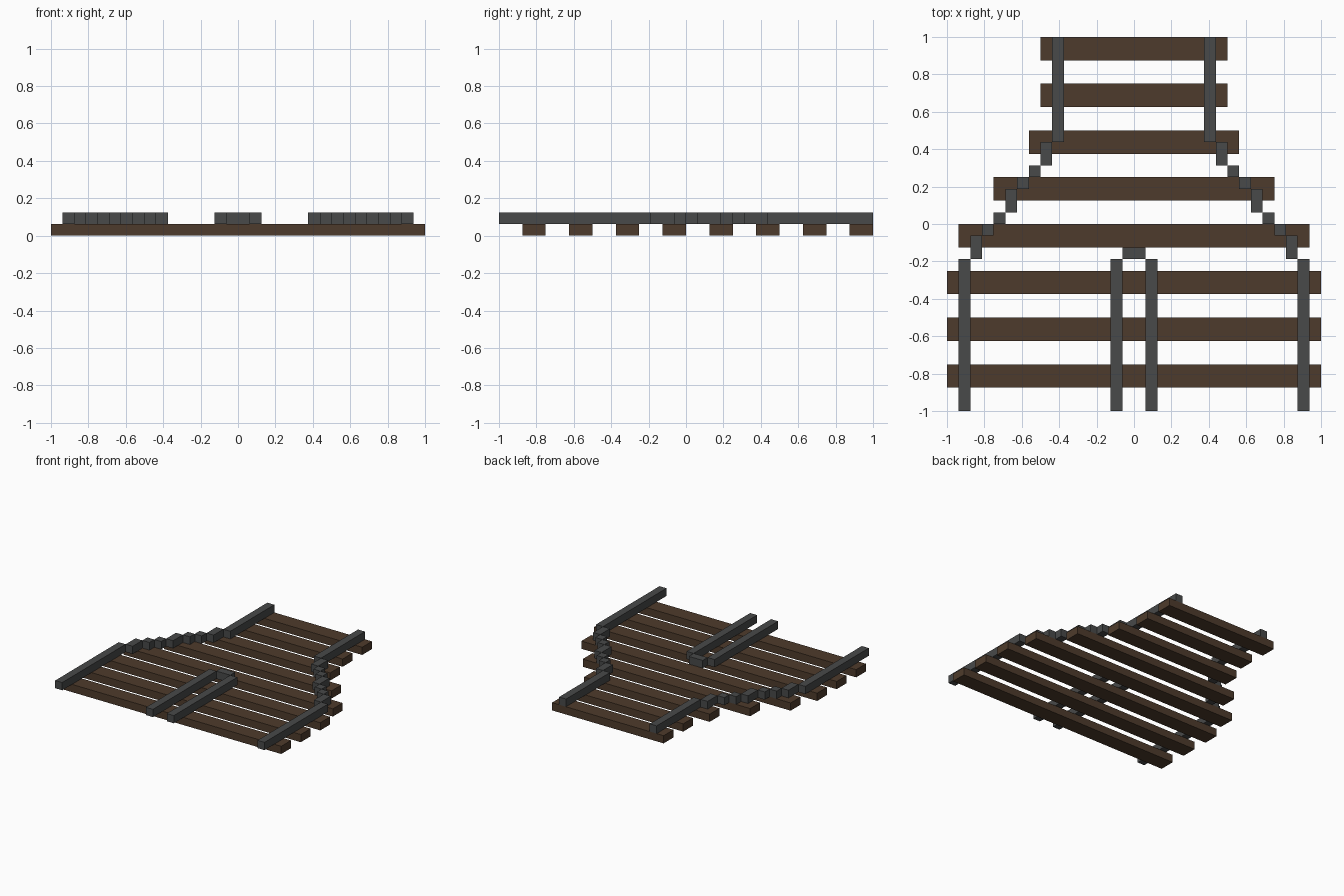
import bpy

cube = bpy.data.objects.get("Cube")
if cube:
    bpy.data.objects.remove(cube, do_unlink=True)

U = 1 / 16  # layout grid step


def make_material(name, rgb):
    mat = bpy.data.materials.new(name)
    mat.use_nodes = True
    mat.diffuse_color = (*rgb, 1)
    bsdf = next(n for n in mat.node_tree.nodes if n.type == 'BSDF_PRINCIPLED')
    bsdf.inputs["Base Color"].default_value = (*rgb, 1)
    return mat


wood = make_material("dark brown wood", (0.076, 0.044, 0.025))
steel = make_material("dark grey steel", (0.065, 0.067, 0.067))


def box(name, x0, x1, y0, y1, layer, mat):
    """Box given in grid steps; layer 0 rests on the ground, layer 1 on top of it."""
    bpy.ops.mesh.primitive_cube_add(
        size=1, location=((x0 + x1) / 2 * U, (y0 + y1) / 2 * U, (layer + 0.5) * U))
    ob = bpy.context.object
    ob.name = name
    ob.scale = ((x1 - x0) * U, (y1 - y0) * U, U)
    bpy.ops.object.transform_apply(location=False, rotation=False, scale=True)
    ob.data.materials.append(mat)


# Wooden sleepers from the back to the front, widening towards the fork
for i, half_width in enumerate((8, 8, 9, 12, 15, 16, 16, 16)):
    y1 = 16 - 4 * i
    box(f"sleeper_{i + 1}", -half_width, half_width, y1 - 2, y1, 0, wood)

# Stepped outer rails and straight inner rails, mirrored left and right
steps = (16, 7, 5, 4, 3, 1, 0, -1, -3, -16)  # y at each sideways step
for side, s in (("left", 1), ("right", -1)):
    for i, (y1, y0) in enumerate(zip(steps, steps[1:])):
        x0, x1 = sorted((s * (6 + i), s * (7 + i)))
        box(f"outer_rail_{side}_{i + 1}", x0, x1, y0, y1, 1, steel)
    x0, x1 = sorted((s, s * 2))
    box(f"inner_rail_{side}", x0, x1, -16, -3, 1, steel)

# Nose joining the two inner rails
box("rail_nose", -1, 1, -3, -2, 1, steel)
